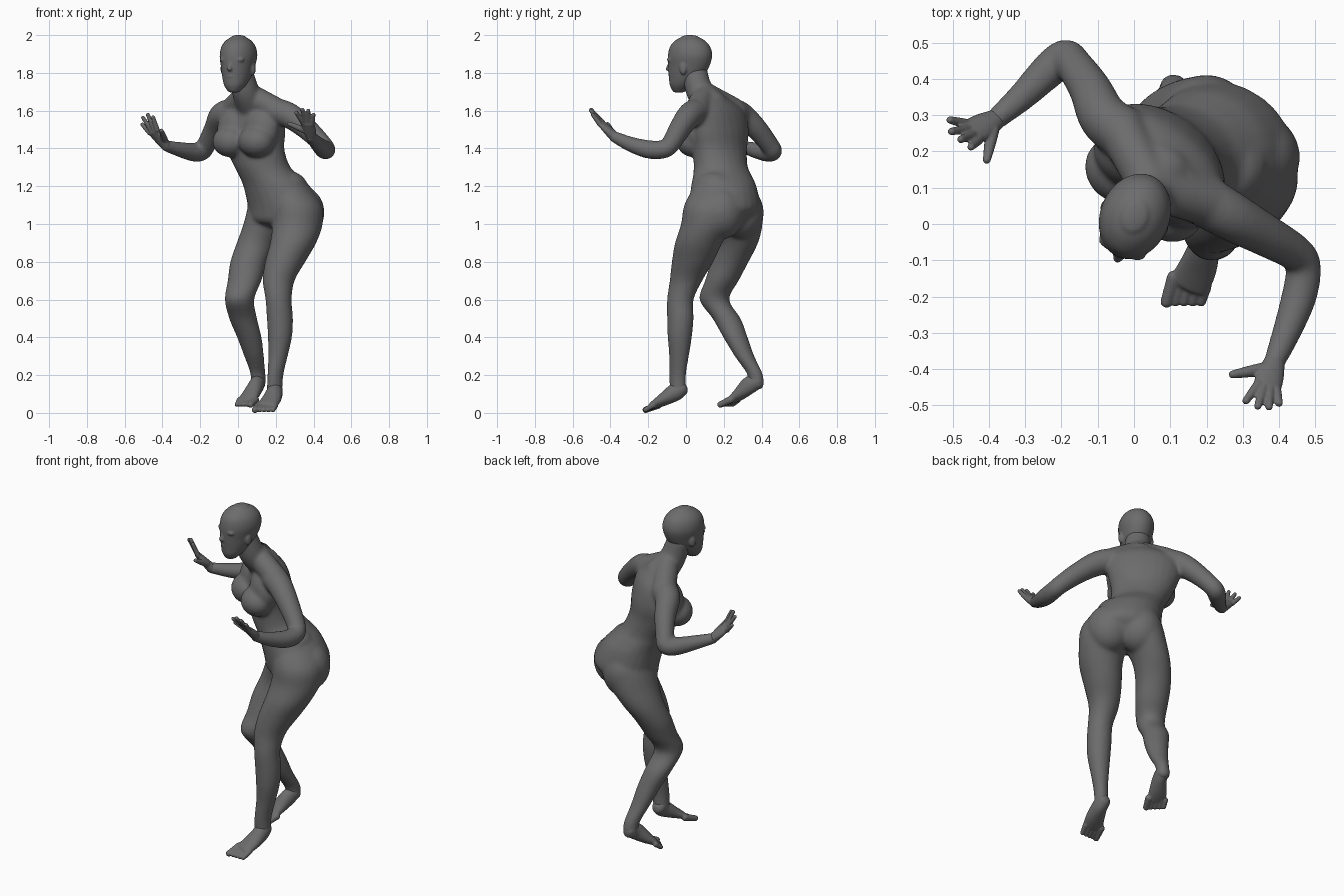
import bpy, bmesh, math
from mathutils import Vector, Matrix

cube = bpy.data.objects.get("Cube")
if cube:
    bpy.data.objects.remove(cube, do_unlink=True)

UP = Vector((0, 0, 1))
LEFT = Vector((0.79, -0.61, 0)).normalized()      # body's left
BACK = UP.cross(LEFT)                             # body's back
HEAD_LEFT = Vector((0.92, -0.38, 0)).normalized()
FACE = HEAD_LEFT.cross(UP)                        # where the face looks

grey = bpy.data.materials.new("plain_grey")
grey.use_nodes = True
grey.diffuse_color = (0.15, 0.15, 0.15, 1)
shader = grey.node_tree.nodes["Principled BSDF"]
shader.inputs["Base Color"].default_value = grey.diffuse_color
shader.inputs["Roughness"].default_value = 0.7


def smooth_rows(rows, steps=4):
    """Catmull-Rom through rows of centre and radii."""
    rows = [Vector(r if len(r) == 5 else (*r, r[3])) for r in rows]
    out = []
    for i in range(len(rows) - 1):
        p, q = rows[i], rows[i + 1]
        m = (q - rows[max(i - 1, 0)]) / 2
        n = (rows[min(i + 2, len(rows) - 1)] - p) / 2
        for k in range(steps):
            t = k / steps
            t2, t3 = t * t, t * t * t
            out.append(p * (2 * t3 - 3 * t2 + 1) + m * (t3 - 2 * t2 + t)
                       + q * (3 * t2 - 2 * t3) + n * (t3 - t2))
    return out + [rows[-1]]


def loft(bm, rows, side, level=False, cap=0.8, sides=24):
    """Closed rounded tube with elliptical rings; level keeps rings flat."""
    pts = smooth_rows(rows)
    rings = []

    def ring(row, axis, scale=1, shift=0):
        u = (side - axis * side.dot(axis)).normalized()
        v = axis.cross(u)
        centre = Vector(row[:3]) + axis * shift * cap * min(row[3], row[4])
        rings.append([bm.verts.new(
            centre + u * math.cos(a) * row[3] * scale + v * math.sin(a) * row[4] * scale)
            for a in (math.tau * k / sides for k in range(sides))])

    for i, row in enumerate(pts):
        before, after = pts[max(i - 1, 0)], pts[min(i + 1, len(pts) - 1)]
        axis = (Vector(after[:3]) - Vector(before[:3])).normalized()
        if level:
            axis = UP * math.copysign(1, axis.z)
        angles = [math.radians(d) for d in (25, 50, 70, 85)]
        if i == 0:
            for a in reversed(angles):
                ring(row, axis, math.cos(a), -math.sin(a))
        ring(row, axis)
        if i == len(pts) - 1:
            for a in angles:
                ring(row, axis, math.cos(a), math.sin(a))
    for lower, upper in zip(rings, rings[1:]):
        for k in range(sides):
            j = (k + 1) % sides
            bm.faces.new((lower[k], lower[j], upper[j], upper[k]))
    bm.faces.new(rings[0])
    bm.faces.new(rings[-1])


def ball(bm, centre, sizes, side):
    """Ellipsoid sized along side, depth and height."""
    axes = Matrix((side, UP.cross(side), UP)).transposed().to_4x4()
    matrix = Matrix.Translation(centre) @ axes @ Matrix.Diagonal((*sizes, 1))
    bmesh.ops.create_uvsphere(bm, u_segments=24, v_segments=16, radius=1, matrix=matrix)


def finish(bm, name, voxel, passes):
    """Fuse the overlapping volumes into one smooth skin."""
    bmesh.ops.recalc_face_normals(bm, faces=bm.faces)
    mesh = bpy.data.meshes.new(name)
    bm.to_mesh(mesh)
    bm.free()
    mesh.materials.append(grey)
    obj = bpy.data.objects.new(name, mesh)
    bpy.context.collection.objects.link(obj)
    fuse = obj.modifiers.new("fuse", 'REMESH')
    fuse.mode = 'VOXEL'
    fuse.voxel_size = voxel
    fuse.use_smooth_shade = True
    soften = obj.modifiers.new("soften", 'SMOOTH')
    soften.factor = 0.5
    soften.iterations = passes


# Torso and neck
body = bmesh.new()
loft(body, [(.235, .2, 1.03, .18, .155), (.25, .205, 1.09, .207, .178),
            (.205, .2, 1.2, .182, .168), (.16, .192, 1.26, .162, .15),
            (.125, .183, 1.31, .155, .135), (.09, .18, 1.4, .172, .124),
            (.08, .18, 1.5, .197, .118), (.08, .168, 1.6, .188, .098),
            (.075, .14, 1.66, .11, .075)],
     LEFT, level=True, cap=0.35)
loft(body, [(.08, .14, 1.62, .088), (.045, .08, 1.69, .074),
            (.03, .06, 1.74, .07), (.01, .045, 1.81, .068)], LEFT)
for s in (-1, 1):
    # Breasts, upper chest and buttocks
    chest = Vector((.09, .175, 0)) + LEFT * s * .087
    ball(body, chest - BACK * .1 + UP * 1.437, (.1, .09, .084), LEFT)
    ball(body, chest - BACK * .06 + UP * 1.5, (.105, .078, .12), LEFT)
    ball(body, Vector((.245, .208, 1.06)) + BACK * .042 + LEFT * s * .082,
         (.125, .118, .14), LEFT)

# Slopes from neck to shoulders
for shoulder in ((.2, .06, 1.605, .066), (-.03, .25, 1.605, .066)):
    loft(body, [(.05, .1, 1.69, .062), shoulder], UP)

# Legs
loft(body, [(.265, .15, 1.2, .1, .11), (.31, .125, 1.1, .13, .138),
            (.315, .11, 1.0, .13, .14), (.292, .067, .9, .118, .13),
            (.25, .035, .8, .102, .115), (.215, 0, .7, .082, .089),
            (.215, -.03, .6, .068, .072), (.222, -.03, .5, .068, .072),
            (.222, -.033, .4, .063, .065), (.212, -.037, .3, .05, .054),
            (.198, -.045, .2, .039, .048), (.193, -.042, .11, .04, .045)],
     LEFT, level=True)
loft(body, [(.17, .23, 1.2, .1, .11), (.185, .265, 1.1, .125, .145),
            (.155, .275, 1.0, .12, .137), (.102, .27, .9, .104, .117),
            (.058, .232, .8, .097, .102), (.035, .19, .7, .09, .089),
            (.008, .15, .6, .077, .08), (.027, .215, .5, .074, .075),
            (.06, .262, .4, .066, .064), (.085, .31, .3, .053, .052),
            (.105, .363, .21, .038, .045), (.107, .373, .15, .038, .042)],
     LEFT, level=True)

# Arms
loft(body, [(.2, .06, 1.595, .072), (.27, .02, 1.575, .068), (.36, -.03, 1.508, .059),
            (.445, -.08, 1.425, .051), (.467, -.12, 1.395, .049),
            (.455, -.2, 1.395, .049), (.42, -.3, 1.425, .04),
            (.385, -.385, 1.465, .03)], UP)
loft(body, [(-.03, .25, 1.59, .075), (-.085, .295, 1.575, .069), (-.12, .37, 1.508, .059),
            (-.165, .437, 1.425, .051), (-.19, .46, 1.385, .05),
            (-.235, .424, 1.38, .05), (-.31, .35, 1.395, .04),
            (-.385, .285, 1.415, .03)], UP)
finish(body, "body", .008, 18)

# Head with its features
head = bmesh.new()


def on_head(fwd, side, z):
    return Vector((0, .015, z)) + FACE * fwd + HEAD_LEFT * side


loft(head, [(*on_head(f, 0, z), a, b) for f, z, a, b in (
    (.055, 1.705, .034, .036), (.042, 1.735, .057, .063), (.018, 1.78, .074, .092),
    (.002, 1.83, .085, .112), (-.007, 1.89, .096, .121), (-.007, 1.94, .087, .109),
    (-.007, 1.972, .064, .08), (-.006, 1.989, .038, .048))],
     HEAD_LEFT, level=True, cap=0.3, sides=32)
loft(head, [(*on_head(f, 0, z), r) for f, z, r in (
    (.1, 1.865, .009), (.111, 1.84, .011), (.118, 1.82, .014))], HEAD_LEFT)
ball(head, on_head(.1, 0, 1.781), (.024, .014, .007), HEAD_LEFT)
ball(head, on_head(.096, 0, 1.768), (.02, .014, .008), HEAD_LEFT)
ball(head, on_head(.07, 0, 1.724), (.028, .027, .023), HEAD_LEFT)
for s in (-1, 1):
    ball(head, on_head(.086, s * .036, 1.87), (.034, .02, .016), HEAD_LEFT)
    ball(head, on_head(-.002, s * .086, 1.822), (.013, .02, .033), HEAD_LEFT)
finish(head, "head", .005, 8)


# Feet
def foot(name, rows, outer, toe):
    bm = bmesh.new()
    heel, ball_of_foot = Vector(rows[0][:3]), Vector(rows[-1][:3])
    ahead = ball_of_foot - heel
    ahead.z = 0
    ahead.normalize()
    across = UP.cross(ahead) * outer
    loft(bm, rows, across)
    for i in range(5):
        base = ball_of_foot + across * (i - 2) * .023 - ahead * .01
        tip = base + ahead * (toe - .007 * i) - UP * .027
        r = .013 if i else .017
        loft(bm, [(*base, r + .003), (*tip, r)], across, sides=12)
    finish(bm, name, .005, 3)


foot("left_foot", [(.196, -.025, .13, .039, .042), (.194, -.06, .108, .043, .047),
                   (.176, -.12, .07, .053, .034), (.152, -.168, .042, .057, .021)], 1, .075)
foot("right_foot", [(.11, .38, .168, .037, .04), (.098, .335, .146, .039, .047),
                    (.07, .285, .1, .048, .034), (.047, .248, .07, .053, .021)], -1, .064)


# Hands
def hand(name, wrist, index, pinky, tips, thumb):
    bm = bmesh.new()
    wrist, index, pinky, thumb = map(Vector, (wrist, index, pinky, thumb))
    across = (pinky - index).normalized()
    knuckles = (index + pinky) / 2
    middle = wrist.lerp(knuckles, .5)
    loft(bm, [(*wrist, .029, .027), (*middle, .038, .022), (*knuckles, .04, .016)], across)
    for i, tip in enumerate(tips):
        base = index.lerp(pinky, i / 3)
        loft(bm, [(*base, .014), (*base.lerp(Vector(tip), .5), .0125), (*tip, .0105)],
             across, sides=12)
    root = wrist.lerp(index, .35) - across * .012
    loft(bm, [(*root, .019), (*root.lerp(thumb, .5), .016), (*thumb, .011)], UP, sides=12)
    finish(bm, name, .004, 3)


hand("left_hand", (.387, -.38, 1.463), (.342, -.443, 1.54), (.392, -.455, 1.527),
     [(.308, -.488, 1.59), (.341, -.503, 1.607), (.372, -.505, 1.602), (.4, -.495, 1.58)],
     (.27, -.415, 1.53))
hand("right_hand", (-.38, .288, 1.414), (-.428, .232, 1.497), (-.465, .277, 1.48),
     [(-.45, .212, 1.567), (-.478, .233, 1.58), (-.504, .255, 1.565), (-.508, .287, 1.528)],
     (-.406, .175, 1.495))
